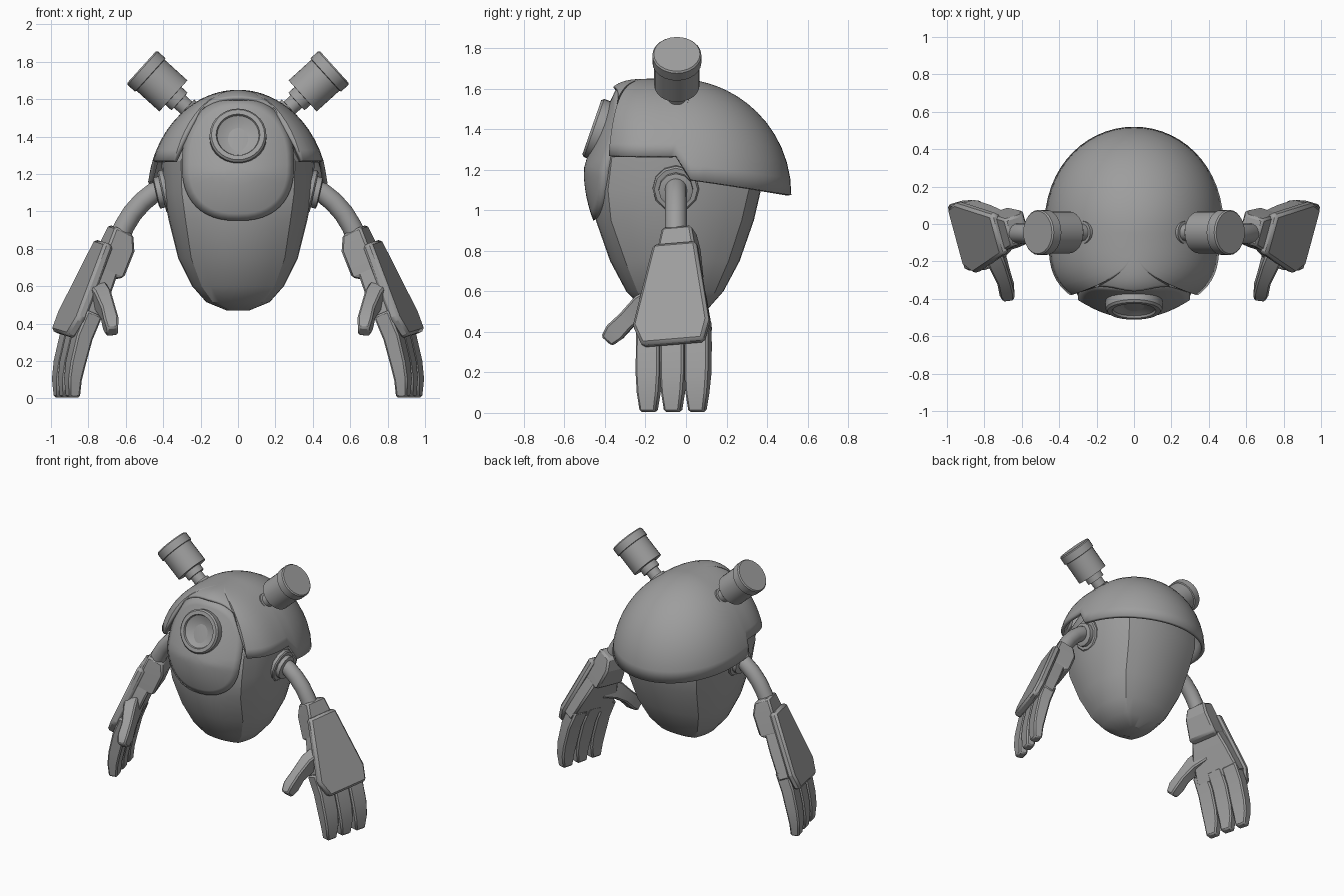
import bpy, bmesh, math
from mathutils import Vector as V

if "Cube" in bpy.data.objects:
    bpy.data.objects.remove(bpy.data.objects["Cube"])

grey = bpy.data.materials.new("grey_metal")
grey.diffuse_color = (0.34, 0.34, 0.34, 1)
grey.use_nodes = True
grey.node_tree.nodes["Principled BSDF"].inputs["Base Color"].default_value = grey.diffuse_color


def make(name, verts, faces, recalc=True, mirror=False, angle=35, bevel=0, thick=0):
    """Mesh object with optional mirrored copy, bevel and shell thickness."""
    bm = bmesh.new()
    vs = [bm.verts.new(v) for v in verts]
    for f in faces:
        bm.faces.new([vs[i] for i in f])
    bmesh.ops.remove_doubles(bm, verts=bm.verts, dist=0.0003)
    if recalc:
        bmesh.ops.recalc_face_normals(bm, faces=bm.faces)
    me = bpy.data.meshes.new(name)
    bm.to_mesh(me)
    bm.free()
    me.materials.append(grey)
    ob = bpy.data.objects.new(name, me)
    bpy.context.collection.objects.link(ob)
    bpy.ops.object.select_all(action='DESELECT')
    ob.select_set(True)
    bpy.context.view_layer.objects.active = ob
    bpy.ops.object.shade_smooth_by_angle(angle=math.radians(angle))
    if thick:
        m = ob.modifiers.new("shell", 'SOLIDIFY')
        m.thickness, m.offset = thick, -1
    if bevel:
        m = ob.modifiers.new("bevel", 'BEVEL')
        m.width, m.segments = bevel, 1
    if mirror:
        ob.modifiers.new("mirror", 'MIRROR').use_mirror_merge = False
    return ob


def loft(name, rings, **kw):
    """Skin equal-length rings and cap both ends."""
    n = len(rings[0])
    verts = [p for r in rings for p in r]
    faces = [(k * n + i, k * n + (i + 1) % n, (k + 1) * n + (i + 1) % n, (k + 1) * n + i)
             for k in range(len(rings) - 1) for i in range(n)]
    faces += [tuple(range(n)), tuple(range(len(verts) - n, len(verts)))]
    return make(name, verts, faces, **kw)


def lathe(name, origin, axis, profile, segs=24, **kw):
    """Revolve (distance, radius) points around an axis."""
    axis = V(axis).normalized()
    a = V((0, 1, 0)).cross(axis) if abs(axis.y) < 0.9 else V((1, 0, 0))
    a.normalize()
    b = axis.cross(a)
    rings = []
    for d, r in profile:
        rings.append([V(origin) + axis * d + (a * math.cos(t) + b * math.sin(t)) * r
                      for t in (math.tau * i / segs for i in range(segs))])
    return loft(name, rings, **kw)


# Body: tapered four-panel shell with bulging panels and sharp corners
# (z, side bulge, corner x, front bulge, front corner, back bulge, back corner)
sections = [
    (0.47, .06, .045, -.12, -.10, .03, .02),
    (0.515, .17, .135, -.215, -.19, .11, .09),
    (0.60, .245, .195, -.295, -.24, .185, .145),
    (0.75, .32, .25, -.375, -.30, .265, .21),
    (0.95, .37, .28, -.445, -.37, .335, .275),
    (1.10, .40, .30, -.45, -.385, .37, .31),
    (1.27, .41, .305, -.435, -.365, .37, .31),
    (1.45, .32, .23, -.34, -.27, .26, .21),
]
rings, N = [], 8
for z, X, cx, yf, yfc, yb, ybc in sections:
    ring = []
    for side in range(4):
        for i in range(N):
            u = -1 + 2 * i / N
            w = 1 - u * u
            mid, half = (yfc + ybc) / 2, (ybc - yfc) / 2
            ring.append([(cx * u, yfc + (yf - yfc) * w, z),
                         (cx + (X - cx) * w, mid + half * u, z),
                         (-cx * u, ybc + (yb - ybc) * w, z),
                         (-cx - (X - cx) * w, mid - half * u, z)][side])
    rings.append(ring)
loft("body", rings, angle=28)


# Helmet: dome with a stepped rim and an arched face opening
def dome(a, t):
    c, ct = -math.cos(a), max(math.cos(t), 0)
    if c < 0:
        y = -.05 - .43 * abs(c) ** .6 * ct ** .33
    else:
        y = -.05 + .57 * c ** .9 * ct
    return V((.485 * math.sin(a) * ct, y, 1.08 + .57 * math.sin(t)))


def in_opening(p):
    return p.z < 1.25 or (abs(p.x) / .305) ** 2.4 + ((p.z - 1.25) / .36) ** 2.4 < 1


def rim(a):
    c = -math.cos(a)
    if c >= 0:
        return math.asin((.08 - .085 * c) / .57)
    low, t = math.asin(.19 / .57), math.pi / 2
    while t > low and not (math.cos(a) > .6 and in_opening(dome(a, t))):
        t -= .005
    return max(t, low)


angles = [i * 2 for i in range(-30, 31)] + [65, 70, 75, 80, 85, 89.5]
angles += list(range(90, 271, 6)) + [270.5, 275, 280, 285, 290, 295]
verts, faces, R, M = [], [], 16, len(angles)
for deg in angles:
    a = math.radians(deg)
    t0 = rim(a)
    for j in range(R + 1):
        u = 1 - (1 - j / R) ** 1.5
        verts.append(dome(a, t0 + (math.pi / 2 - t0) * u))
for i in range(M):
    k = (i + 1) % M
    for j in range(R):
        faces.append((i * (R + 1) + j, k * (R + 1) + j, k * (R + 1) + j + 1, i * (R + 1) + j + 1))
make("helmet", verts, faces, recalc=False, thick=.025)


# Face plate: bulging rounded plate
def plate_y(x, z):
    d = z - 1.2
    return -.505 + 1.1 * x * x + (.48 * d ** 1.2 if d > 0 else .75 * d * d)


verts, faces, K, S = [], [], 8, 48
for k in range(K + 1):
    for i in range(S):
        t = math.tau * i / S
        c, s = math.cos(t), math.sin(t)
        x = .3 * math.copysign(abs(c) ** (2 / 2.4), c) * k / K
        z = 1.25 + (.35 if s > 0 else .3) * math.copysign(abs(s) ** (2 / 2.4), s) * k / K
        verts.append((x, plate_y(x, z), z))
for k in range(1, K):
    for i in range(S):
        j = (i + 1) % S
        faces.append((k * S + i, (k + 1) * S + i, (k + 1) * S + j, k * S + j))
for i in range(S):
    faces.append((0, S + i, S + (i + 1) % S))
make("face_plate", verts, faces, recalc=False, thick=.05)

# Eye: raised ring around a dished lens
lathe("eye", (0, -.465, 1.41), (0, -.945, .33),
      [(-.09, .152), (-.012, .152), (0, .142), (0, .117), (-.012, .112),
       (-.028, .08), (-.037, .04), (-.04, .008)], segs=28)

# Antennae: stem, collar and canister with a wider cap
lathe("antenna", (.345, -.045, 1.617), (.74, 0, .67),
      [(-.2, .045), (-.12, .045), (-.119, .06), (-.095, .06), (-.094, .045), (-.045, .045),
       (-.044, .064), (0, .064), (.001, .112), (.165, .112), (.168, .121),
       (.222, .121), (.23, .114)], mirror=True)

# Shoulder sockets
lathe("shoulder", (.38, -.05, 1.11), (.97, 0, -.22),
      [(-.06, .115), (.02, .115), (.028, .107), (.028, .085), (.055, .085), (.06, .07)],
      segs=12, mirror=True)

# Arms: bent tubes
path = [V(p) for p in ((.38, -.05, 1.125), (.45, -.05, 1.10), (.51, -.05, 1.052),
                       (.565, -.05, .99), (.605, -.05, .925), (.65, -.05, .83))]
rings = []
for i, p in enumerate(path):
    d = (path[min(i + 1, 5)] - path[max(i - 1, 0)]).normalized()
    a, b = V((0, 1, 0)), d.cross(V((0, 1, 0)))
    rings.append([p + (a * math.cos(t) + b * math.sin(t)) * .054
                  for t in (math.tau * k / 16 for k in range(16))])
loft("arm", rings, mirror=True)

# Hand frame: length, width (towards the back) and outward normal
P = V((.74, -.06, .845))
L = V((.40, -.033, -.9)).normalized()
W = V((.26, .96, .08)).normalized()
H = L.cross(W).normalized()


def hand(l, s, n):
    return P + L * l + W * s + H * n


def block(name, stations, bevel=.012):
    """Loft of hand-space rectangles: (length, s min, s max, n min, n max)."""
    loft(name, [[hand(l, s0, n0), hand(l, s1, n0), hand(l, s1, n1), hand(l, s0, n1)]
                for l, s0, s1, n0, n1 in stations], mirror=True, bevel=bevel, angle=20)


outline = [(0, -.11), (0, .11), (.43, .19), (.54, .165), (.54, -.15), (.43, -.2)]
loft("hand_plate", [[hand(l, s, n) for l, s in outline] for n in (-.055, 0)],
     mirror=True, bevel=.015, angle=20)
block("cuff", [(-.1, -.075, .075, -.14, -.03), (-.02, -.09, .09, -.18, -.03),
               (.13, -.11, .11, -.18, -.03), (.16, -.1, .1, -.14, -.03)])
block("palm", [(.1, -.1, .1, -.14, -.04), (.25, -.15, .14, -.14, -.04),
               (.45, -.18, .18, -.135, -.045)])


def digit(name, stations, side, bevel=.01):
    """Tapered finger: stations of (centre, half width, half thickness)."""
    rings = []
    for i, (p, w, h) in enumerate(stations):
        d = (V(stations[min(i + 1, len(stations) - 1)][0])
             - V(stations[max(i - 1, 0)][0])).normalized()
        a = (side - d * side.dot(d)).normalized()
        b = d.cross(a)
        rings.append([V(p) + a * w * e + b * h * f
                      for e, f in ((-1, -1), (1, -1), (1, 1), (-1, 1))])
    loft(name, rings, mirror=True, bevel=bevel, angle=20)


# Three fingers curling down
for name, s in (("front_finger", -.125), ("middle_finger", 0), ("back_finger", .125)):
    o = W * s
    o.z = 0
    digit(name, [(V((.81, -.06, .46)) + o, .058, .045), (V((.865, -.06, .33)) + o, .06, .045),
                 (V((.9, -.062, .19)) + o, .06, .042), (V((.915, -.064, .1)) + o, .054, .037),
                 (V((.915, -.064, .005)) + o, .04, .03)], W)

# Thumb
digit("thumb", [((.77, -.1, .58), .07, .05), ((.725, -.21, .53), .06, .045),
                ((.695, -.29, .46), .046, .038), ((.68, -.35, .40), .05, .04),
                ((.672, -.39, .355), .035, .03)], V((0, .5, -.86)))
